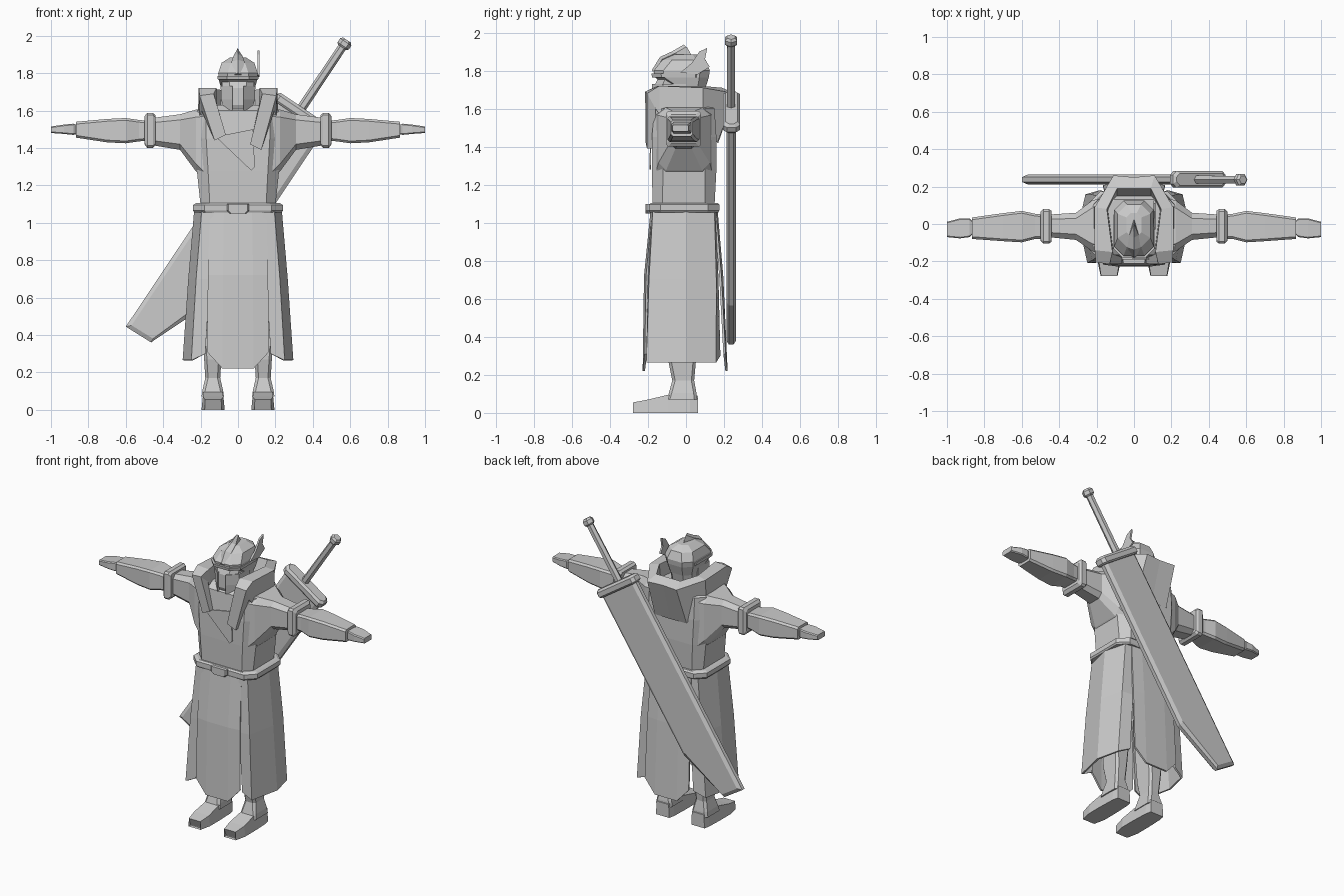
import bpy, bmesh, math
from mathutils import Vector

grey = bpy.data.materials.new("plain grey")
grey.diffuse_color = (0.6, 0.6, 0.6, 1)


def loft(name, rings, closed=True, cap=True, side=1, thick=0):
    """Skin a list of equal-length point rings; side=-1 mirrors in x."""
    bm = bmesh.new()
    vs = [[bm.verts.new((p[0] * side, p[1], p[2])) for p in r] for r in rings]
    n = len(rings[0])
    for a, b in zip(vs, vs[1:]):
        for i in range(n if closed else n - 1):
            j = (i + 1) % n
            bm.faces.new((a[i], a[j], b[j], b[i]))
    if closed and cap:
        bm.faces.new(vs[0])
        bm.faces.new(vs[-1])
    bmesh.ops.recalc_face_normals(bm, faces=bm.faces)
    me = bpy.data.meshes.new(name)
    bm.to_mesh(me)
    bm.free()
    me.materials.append(grey)
    ob = bpy.data.objects.new(name, me)
    bpy.context.collection.objects.link(ob)
    if thick:
        m = ob.modifiers.new("thickness", 'SOLIDIFY')
        m.thickness, m.offset = thick, 0
    return ob


def octa(a0, a1, b0, b1, c):
    """Rectangle with cut corners."""
    return [(a0 + c, b0), (a1 - c, b0), (a1, b0 + c), (a1, b1 - c),
            (a1 - c, b1), (a0 + c, b1), (a0, b1 - c), (a0, b0 + c)]


def zring(z, x, y0, y1, c, cx=0):
    return [(p + cx, q, z) for p, q in octa(-x, x, y0, y1, c)]


def xring(x, y0, y1, z0, z1, c):
    return [(x, p, q) for p, q in octa(y0, y1, z0, z1, c)]


# torso, neckline, belt and buckle
loft("torso", [zring(1.09, .20, -.175, .15, .05), zring(1.28, .22, -.18, .16, .06),
               zring(1.45, .23, -.18, .16, .06), zring(1.6, .22, -.165, .15, .05),
               zring(1.63, .15, -.12, .13, .05)])
loft("belt", [zring(1.055, .232, -.19, .17, .06), zring(1.065, .24, -.195, .175, .06),
              zring(1.095, .24, -.195, .175, .06), zring(1.105, .225, -.185, .165, .06)])
loft("buckle", [zring(1.05, .045, -.212, -.18, .008), zring(1.065, .06, -.212, -.18, .008),
                zring(1.1, .06, -.212, -.18, .008)])
# overlapping chest flap
loft("chest_flap", [[(-.12, -.182, 1.46), (.07, -.185, 1.28), (.09, -.185, 1.30), (.08, -.184, 1.5)],
                    [(-.12, -.188, 1.46), (.07, -.191, 1.28), (.09, -.191, 1.30), (.08, -.190, 1.5)]])

# skirt front and back panels with cut lower corners
def panel(name, ytop, ymid, ybot):
    def row(z, w, y, zc):
        return [(-w, y * .95, z), (-w * .5, y, zc), (w * .5, y, zc), (w, y * .95, z)]
    loft(name, [row(1.07, .15, ytop, 1.07), row(.72, .16, ymid, .72),
                row(.31, .165, ybot, .22)], closed=False, thick=.012)


panel("skirt_front", -.18, -.215, -.222)
panel("skirt_back", .16, .19, .213)

for s, tag in ((1, "left"), (-1, "right")):
    # skirt side panels
    loft("skirt_side_" + tag, [
        [(.13, -.175, 1.07), (.19, -.17, 1.07), (.228, 0, 1.07), (.19, .145, 1.07), (.13, .15, 1.07)],
        [(.15, -.195, .7), (.22, -.19, .7), (.26, 0, .7), (.225, .155, .7), (.15, .165, .7)],
        [(.175, -.20, .30), (.245, -.205, .265), (.29, 0, .265), (.255, .155, .265), (.18, .175, .30)]],
        closed=False, side=s, thick=.012)

    # legs and boots
    loft("leg_" + tag, [zring(z, w, a, b, .015, .135) for z, w, a, b in
         ((.07, .06, -.10, .058), (.105, .055, -.09, .055), (.17, .04, -.072, .043),
          (.27, .046, -.092, .052), (.8, .08, -.1, .08))], side=s)
    loft("boot_" + tag, [[(.133 - w, y, 0), (.133 + w, y, 0), (.133 + u, y, h), (.133 - u, y, h)]
         for y, w, u, h in ((-.255, .045, .045, 0.004), (-.278, .045, .043, .055), (-.2, .062, .055, .07),
                            (-.095, .062, .05, .095), (.02, .058, .05, .1), (.062, .05, .045, .09))], side=s)

    # sleeve, cuff, forearm and hand
    loft("sleeve_" + tag, [xring(.17, -.16, .14, 1.22, 1.61, .04), xring(.225, -.145, .125, 1.275, 1.605, .04),
         xring(.31, -.085, .06, 1.39, 1.58, .03), xring(.46, -.07, .05, 1.415, 1.56, .025)], side=s)
    loft("cuff_" + tag, [xring(.44, -.095, .07, 1.415, 1.575, .012), xring(.455, -.105, .08, 1.40, 1.587, .012),
         xring(.485, -.105, .08, 1.40, 1.587, .012), xring(.50, -.09, .065, 1.42, 1.57, .012)], side=s)
    loft("forearm_" + tag, [xring(.48, -.08, .05, 1.44, 1.545, .012), xring(.53, -.08, .055, 1.435, 1.55, .012),
         xring(.60, -.098, .07, 1.425, 1.56, .012), xring(.70, -.092, .058, 1.43, 1.555, .012),
         xring(.865, -.08, .035, 1.455, 1.54, .012)], side=s)
    loft("hand_" + tag, [xring(.855, -.05, .01, 1.475, 1.52, .006), xring(.88, -.07, .03, 1.47, 1.53, .006),
         xring(.93, -.077, .03, 1.475, 1.525, .006), xring(1.0, -.07, .012, 1.48, 1.515, .006)], side=s)

    # stand-up collar running into a lapel: outer top, inner top, inner bottom, outer bottom
    e = 1.39 if s == 1 else 1.44
    loft("collar_" + tag, [
        [(0, .25, 1.68), (0, .19, 1.71), (0, .12, 1.5), (0, .17, 1.42)],
        [(.11, .26, 1.68), (.09, .19, 1.71), (.09, .12, 1.5), (.12, .165, 1.42)],
        [(.21, .09, 1.71), (.145, .08, 1.72), (.135, .07, 1.55), (.215, .09, 1.55)],
        [(.21, -.14, 1.72), (.115, -.15, 1.72), (.11, -.13, 1.57), (.205, -.14, 1.57)],
        [(.205, -.205, 1.68), (.13, -.215, 1.69), (.115, -.16, 1.64), (.195, -.16, 1.6)],
        [(.125, -.205, e), (.065, -.212, e + .03), (.065, -.17, e + .03), (.125, -.165, e)]], side=s)

    # cheek guards
    loft("cheek_" + tag, [[(.03, -.178, z), (w, -.12, z), (w, .0, z), (w - .02, .0, z), (.03, -.15, z)]
         for z, w in ((1.60, .075), (1.66, .09), (1.73, .093))], side=s)

# head: mask, helmet and brow rim
loft("mask", [zring(1.56, .065, -.13, .04, .03), zring(1.63, .08, -.165, .08, .04),
              zring(1.72, .083, -.165, .10, .04), zring(1.78, .09, -.14, .11, .04)])
loft("helmet", [zring(1.70, .085, -.06, .10, .04), zring(1.765, .103, -.165, .12, .05),
                zring(1.80, .106, -.17, .125, .05), zring(1.855, .088, -.125, .105, .05),
                zring(1.885, .04, -.07, .06, .025)])
loft("brow", [zring(1.765, .108, -.178, .10, .05), zring(1.785, .11, -.182, .10, .05)])


def blade_plate(name, outline, x, t):
    """Flat side-view plate, thinner towards its edge."""
    loft(name, [[(x - t, y, z) for y, z in outline], [(x + t, y, z) for y, z in outline]])


# central crest: triangular section tapering up to a spike
loft("crest", [[(-w, y0, z0), (0, y0 - .012, z0 + .012), (w, y0, z0), (0, y1, z1)]
     for w, y0, z0, y1, z1 in ((.02, -.168, 1.79, -.15, 1.78), (.035, -.125, 1.86, -.08, 1.84),
                               (.025, -.06, 1.89, .04, 1.86), (.002, .0, 1.925, .005, 1.925))])
# feather on one side of the helmet
blade_plate("feather", [(-.03, 1.79), (.06, 1.78), (.125, 1.82), (.10, 1.86), (.112, 1.92),
                        (.07, 1.90), (.03, 1.84)], .11, .006)

# great sword slung across the back, in (along, across, depth) coordinates
U, V = Vector((.556, 0, .831)), Vector((.831, 0, -.556))


def sword(u, v, y):
    return tuple(U * u + V * v + Vector((0, y, 0)))


outline = [(.036, -.746), (.041, -.587), (.38, -.447), (1.5, -.447), (1.5, -.746)]
cu, cv = .8, -.6
loft("sword_blade", [[sword(cu + (u - cu) * k, cv + (v - cv) * (1 - (1 - k) * 5), y) for u, v in outline]
     for y, k in ((.212, .97), (.225, 1), (.25, 1), (.264, .97))])
loft("sword_guard", [[sword(u, a, b) for a, b in octa(-.765 + i, -.428 - i, .195 + i, .283 - i, .02)]
     for u, i in ((1.48, .008), (1.49, 0), (1.52, 0), (1.535, .012))])


def rod(name, steps):
    loft(name, [[sword(u, -.615 + r * math.cos(i * math.pi / 3), .237 + r * math.sin(i * math.pi / 3))
                 for i in range(6)] for u, r in steps])


rod("sword_grip", [(1.52, .025), (1.93, .023)])
rod("sword_pommel", [(1.92, .026), (1.93, .036), (1.955, .036), (1.968, .024)])
